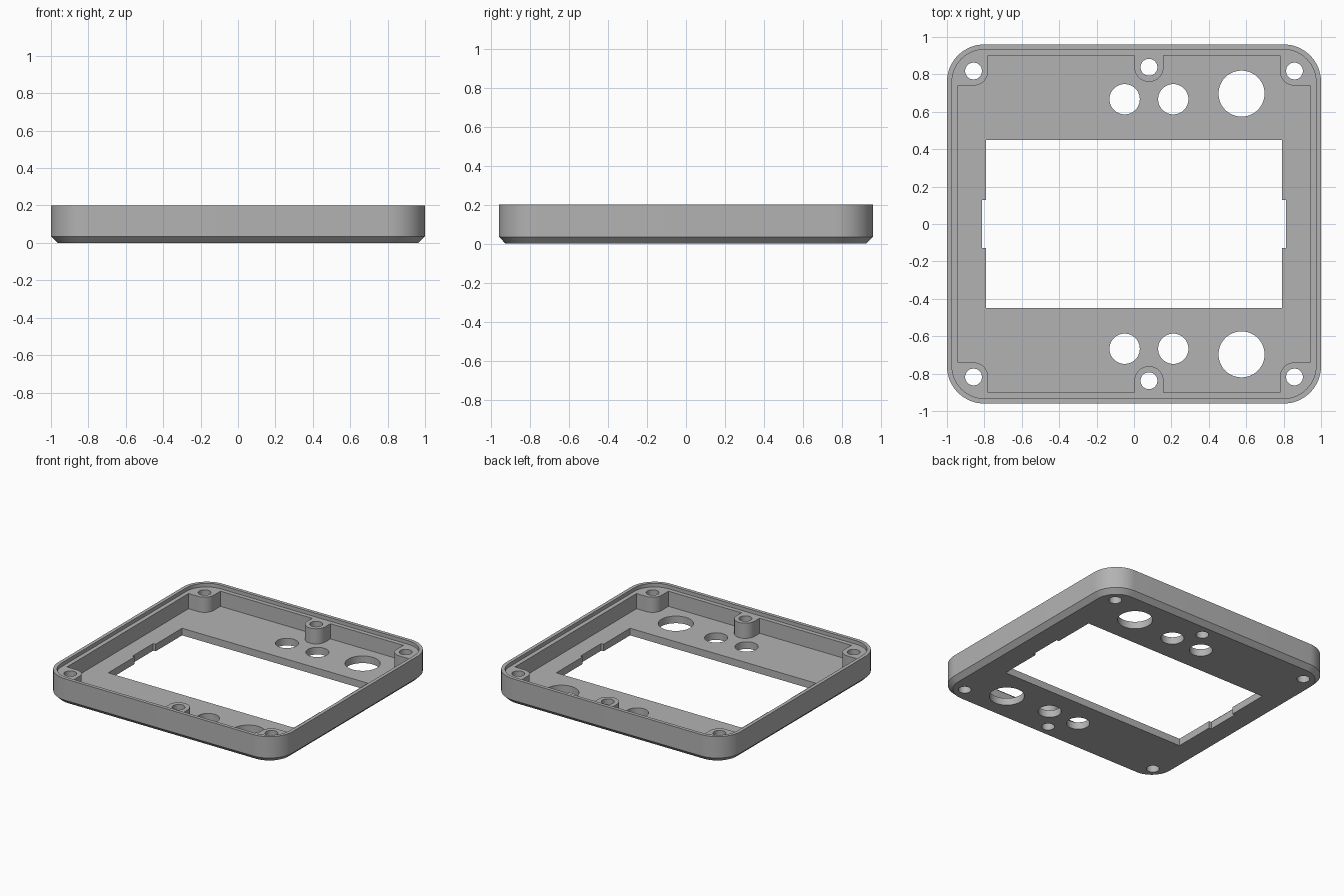
import bpy, bmesh
from math import sin, cos, radians

if "Cube" in bpy.data.objects:
    bpy.data.objects.remove(bpy.data.objects["Cube"], do_unlink=True)

HALF_X, HALF_Y, HEIGHT, RADIUS = 1.0, 0.96, 0.2, 0.2
CHAMFER, FLOOR, LEDGE, LIP = 0.035, 0.055, 0.172, 0.027
ABOVE = HEIGHT + 0.1

grey = bpy.data.materials.new("grey plastic")
grey.use_nodes = True
grey.diffuse_color = (0.45, 0.45, 0.45, 1)
grey.node_tree.nodes["Principled BSDF"].inputs["Base Color"].default_value = grey.diffuse_color


def arc(cx, cy, r, start, end, steps=16):
    angles = [radians(start + (end - start) * i / steps) for i in range(steps + 1)]
    return [(cx + r * cos(a), cy + r * sin(a)) for a in angles]


def rounded_rect(inset):
    """Rounded outline of the case, moved inwards by inset."""
    cx, cy, pts = HALF_X - RADIUS, HALF_Y - RADIUS, []
    for i, (sx, sy) in enumerate([(1, 1), (-1, 1), (-1, -1), (1, -1)]):
        pts += arc(sx * cx, sy * cy, RADIUS - inset, 90 * i, 90 * i + 90)
    return pts


def loft(name, sections):
    """Closed solid through a list of (outline, z) sections."""
    bm = bmesh.new()
    rings = [[bm.verts.new((x, y, z)) for x, y in pts] for pts, z in sections]
    for low, high in zip(rings, rings[1:]):
        for i in range(len(low)):
            j = (i + 1) % len(low)
            bm.faces.new((low[i], low[j], high[j], high[i]))
    bm.faces.new(rings[0][::-1])
    bm.faces.new(rings[-1])
    bmesh.ops.recalc_face_normals(bm, faces=bm.faces)
    mesh = bpy.data.meshes.new(name)
    bm.to_mesh(mesh)
    bm.free()
    mesh.materials.append(grey)
    obj = bpy.data.objects.new(name, mesh)
    bpy.context.collection.objects.link(obj)
    return obj


# Outer body with a chamfered bottom edge
case = loft("case_cover", [(rounded_rect(CHAMFER), 0),
                           (rounded_rect(0), CHAMFER),
                           (rounded_rect(0), HEIGHT)])

# Recess inside the rim, leaving a thin lip
cutters = [loft("lip_cutter", [(rounded_rect(LIP), LEDGE), (rounded_rect(LIP), ABOVE)])]

# Cavity outline, stepping around the screw bosses
BOSS, SCREW_X, SCREW_Y, MID_X, MID_Y = 0.078, 0.858, 0.818, 0.08, 0.838
IN_X, IN_Y = 0.94, 0.90
upper = [(IN_X, SCREW_Y - BOSS)]
upper += arc(SCREW_X, SCREW_Y, BOSS, 270, 180)
upper += [(SCREW_X - BOSS, IN_Y), (MID_X + BOSS, IN_Y)]
upper += arc(MID_X, MID_Y, BOSS, 0, -180, 32)
upper += [(MID_X - BOSS, IN_Y), (BOSS - SCREW_X, IN_Y)]
upper += arc(-SCREW_X, SCREW_Y, BOSS, 0, -90)
upper += [(-IN_X, SCREW_Y - BOSS)]
cavity = upper + [(x, -y) for x, y in reversed(upper)]
cutters.append(loft("cavity_cutter", [(cavity, FLOOR), (cavity, ABOVE)]))

# Display window with a shallow notch at each end
WIN_X, WIN_Y, NOTCH_X, NOTCH_Y = 0.792, 0.45, 0.812, 0.127
side = [(WIN_X, -WIN_Y), (WIN_X, -NOTCH_Y), (NOTCH_X, -NOTCH_Y),
        (NOTCH_X, NOTCH_Y), (WIN_X, NOTCH_Y), (WIN_X, WIN_Y)]
window = side + [(-x, -y) for x, y in side]
cutters.append(loft("window_cutter", [(window, -0.1), (window, ABOVE)]))

# Screw holes, small and large round openings, on both long edges
holes = [(-SCREW_X, SCREW_Y, 0.045), (SCREW_X, SCREW_Y, 0.045), (MID_X, MID_Y, 0.045),
         (-0.05, 0.667, 0.081), (0.21, 0.667, 0.081), (0.575, 0.697, 0.123)]
for x, y, r in holes:
    for s in (1, -1):
        ring = arc(x, s * y, r, 0, 360, 48)[:-1]
        cutters.append(loft("hole_cutter", [(ring, -0.1), (ring, ABOVE)]))

# Cut everything, bake the result and drop the cutters
for cutter in cutters:
    cutter.hide_render = True
    mod = case.modifiers.new(cutter.name, "BOOLEAN")
    mod.operation, mod.solver, mod.object = "DIFFERENCE", "EXACT", cutter
depsgraph = bpy.context.evaluated_depsgraph_get()
baked = bpy.data.meshes.new_from_object(case.evaluated_get(depsgraph))
case.modifiers.clear()
case.data = baked
for cutter in cutters:
    bpy.data.objects.remove(cutter, do_unlink=True)

# Smooth curved walls, sharp edges
bpy.ops.object.select_all(action="DESELECT")
case.select_set(True)
bpy.context.view_layer.objects.active = case
bpy.ops.object.shade_smooth_by_angle(angle=radians(30))
